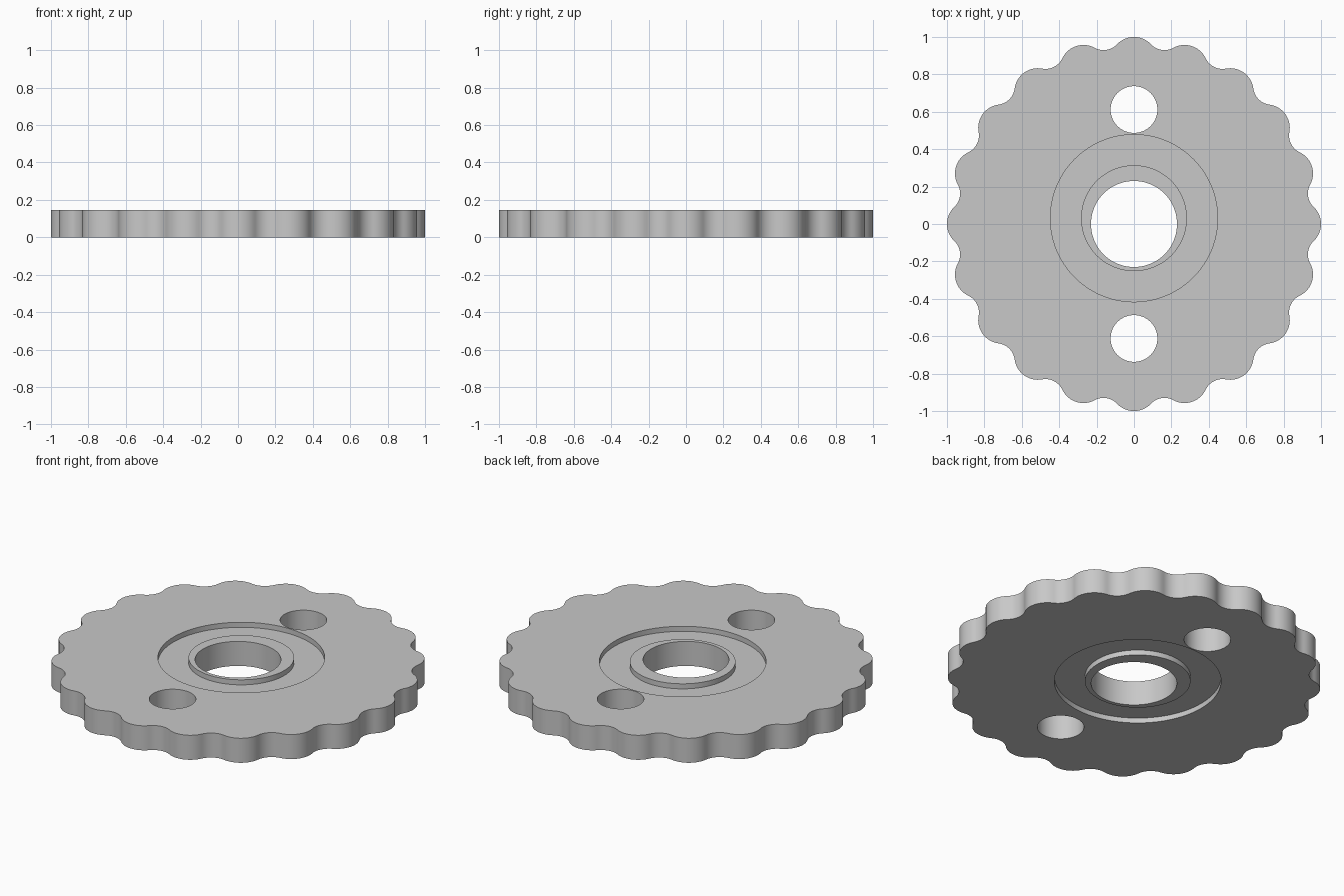
import bpy, bmesh
from math import sin, cos, pi, sqrt, atan2, tau
from mathutils import Vector, Matrix

if "Cube" in bpy.data.objects:
    bpy.data.objects.remove(bpy.data.objects["Cube"], do_unlink=True)

THICK = 0.145       # plate thickness
GROOVE = 0.03       # groove depth on each face
OFFSET = 0.031      # the groove is eccentric along y
LOBES = 20
LOBE_R, VALLEY_R = 0.125, 0.1

grey = bpy.data.materials.new("plain grey")
grey.use_nodes = True
grey.diffuse_color = (0.58, 0.58, 0.58, 1)
grey.node_tree.nodes["Principled BSDF"].inputs["Base Color"].default_value = grey.diffuse_color


def extrude_outline(name, points, z0, z1):
    """Closed outline turned into a solid between two heights."""
    bm = bmesh.new()
    face = bm.faces.new([bm.verts.new((p[0], p[1], z0)) for p in points])
    top = bmesh.ops.extrude_face_region(bm, geom=[face])["geom"]
    bmesh.ops.translate(bm, vec=(0, 0, z1 - z0),
                        verts=[v for v in top if isinstance(v, bmesh.types.BMVert)])
    return finish(name, bm)


def ring(name, inner, outer, y, z0, z1, steps=128):
    """Rectangular section swept round a vertical axis."""
    bm = bmesh.new()
    loops = [[bm.verts.new((r * cos(tau * i / steps), y + r * sin(tau * i / steps), z))
              for i in range(steps)]
             for r, z in ((inner, z0), (outer, z0), (outer, z1), (inner, z1))]
    for a, b in zip(loops, loops[1:] + loops[:1]):
        for i in range(steps):
            j = (i + 1) % steps
            bm.faces.new((a[i], a[j], b[j], b[i]))
    return finish(name, bm)


def circle(radius, y, steps):
    return [(radius * cos(tau * i / steps), y + radius * sin(tau * i / steps))
            for i in range(steps)]


def finish(name, bm):
    bmesh.ops.recalc_face_normals(bm, faces=bm.faces)
    mesh = bpy.data.meshes.new(name)
    bm.to_mesh(mesh)
    bm.free()
    mesh.materials.append(grey)
    obj = bpy.data.objects.new(name, mesh)
    bpy.context.collection.objects.link(obj)
    return obj


def scalloped_outline():
    """Round lobes joined by tangent concave arcs."""
    half = pi / LOBES
    c = 1 - LOBE_R
    reach = LOBE_R + VALLEY_R
    d = c * cos(half) + sqrt(reach ** 2 - (c * sin(half)) ** 2)
    lobe = Vector((c, 0))
    valley = Vector((d * cos(half), d * sin(half)))
    contact = valley - lobe
    a = atan2(contact.y, contact.x)
    span = half + pi - (a + pi)     # sweep from contact to valley bottom
    n = 8
    # Half of one lobe, crest to valley, then mirrored about the crest
    half_arc = [lobe + LOBE_R * Vector((cos(a * i / n), sin(a * i / n))) for i in range(n)]
    for i in range(n + 1):
        t = a + pi + span * i / n
        half_arc.append(valley + VALLEY_R * Vector((cos(t), sin(t))))
    period = [Vector((p.x, -p.y)) for p in reversed(half_arc[1:-1])] + half_arc
    return [Matrix.Rotation(tau * k / LOBES, 2) @ p for k in range(LOBES) for p in period]


# Scalloped plate
plate = extrude_outline("scalloped_plate", scalloped_outline(), 0, THICK)

# Bore, two through holes and a groove in each face
cutters = [
    extrude_outline("bore_cutter", circle(0.23, 0, 128), -0.1, THICK + 0.1),
    extrude_outline("back_hole_cutter", circle(0.125, 0.612, 72), -0.1, THICK + 0.1),
    extrude_outline("front_hole_cutter", circle(0.125, -0.612, 72), -0.1, THICK + 0.1),
    ring("top_groove_cutter", 0.283, 0.447, OFFSET, THICK - GROOVE, THICK + 0.1),
    ring("bottom_groove_cutter", 0.283, 0.447, OFFSET, -0.1, GROOVE),
]
bpy.ops.object.select_all(action='DESELECT')
bpy.context.view_layer.objects.active = plate
plate.select_set(True)
for cutter in cutters:
    cutter.hide_render = True
    mod = plate.modifiers.new(cutter.name, 'BOOLEAN')
    mod.operation = 'DIFFERENCE'
    mod.solver = 'EXACT'
    mod.object = cutter
    bpy.ops.object.modifier_apply(modifier=mod.name)
    bpy.data.objects.remove(cutter, do_unlink=True)

bpy.ops.object.shade_smooth_by_angle(angle=pi / 6)
